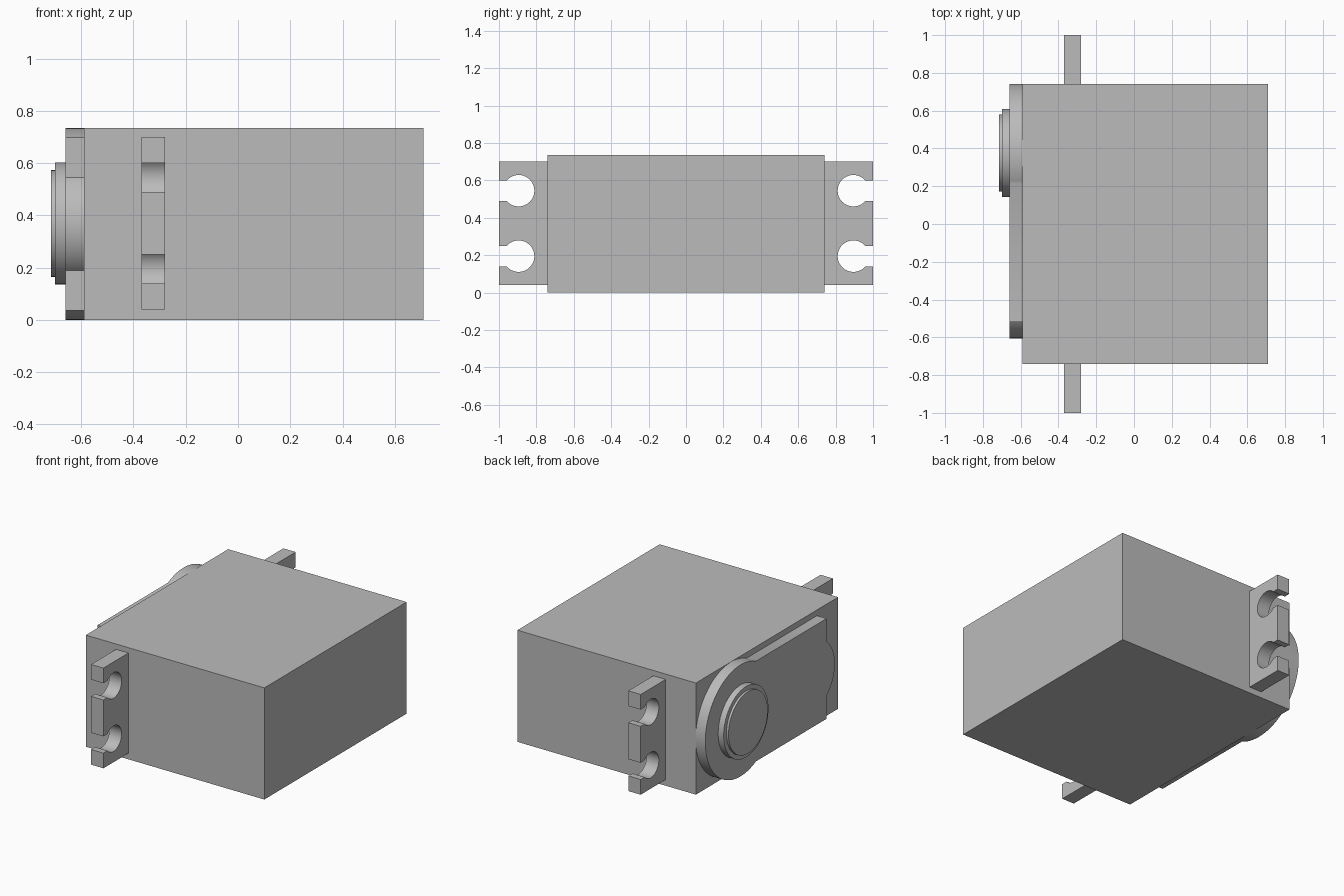
import bpy, bmesh
from math import asin, cos, sin, pi, radians

cube = bpy.data.objects.get("Cube")
if cube:
    bpy.data.objects.remove(cube, do_unlink=True)

grey = bpy.data.materials.new("plain grey")
grey.use_nodes = True
colour = (0.5, 0.5, 0.5, 1)
grey.diffuse_color = colour
grey.node_tree.nodes["Principled BSDF"].inputs["Base Color"].default_value = colour

MID_Z = 0.367      # height of the middle plane
SHAFT_Y = 0.375    # position of the output shaft


def arc(cy, cz, r, start, end, steps=48):
    """Points of an arc in the y-z plane, both ends included."""
    angles = [start + (end - start) * i / steps for i in range(steps + 1)]
    return [(cy + r * cos(a), cz + r * sin(a)) for a in angles]


def extrude_x(name, outline, x0, x1):
    """Solid made by sweeping a y-z outline from x0 to x1."""
    bm = bmesh.new()
    face = bm.faces.new([bm.verts.new((x0, y, z)) for y, z in outline])
    swept = bmesh.ops.extrude_face_region(bm, geom=[face], use_keep_orig=True)
    verts = [g for g in swept["geom"] if isinstance(g, bmesh.types.BMVert)]
    bmesh.ops.translate(bm, verts=verts, vec=(x1 - x0, 0, 0))
    bmesh.ops.recalc_face_normals(bm, faces=bm.faces)
    mesh = bpy.data.meshes.new(name)
    bm.to_mesh(mesh)
    bm.free()
    mesh.materials.append(grey)
    obj = bpy.data.objects.new(name, mesh)
    bpy.context.collection.objects.link(obj)
    bpy.ops.object.select_all(action="DESELECT")
    obj.select_set(True)
    bpy.context.view_layer.objects.active = obj
    bpy.ops.object.shade_smooth_by_angle(angle=radians(30))
    return obj


# Main housing
extrude_x("housing", [(-0.74, 0), (0.74, 0), (0.74, 0.735), (-0.74, 0.735)],
          -0.59, 0.71)

# Raised gear cover: round end around the shaft, straight bar, bulged far end
half, radius = 0.33, MID_Z
meet = pi - asin(half / radius)
bulge_r, bulge_half = 0.229, 0.178
bulge = asin(bulge_half / bulge_r)
cover = arc(SHAFT_Y, MID_Z, radius, -meet, meet, 96)
cover.append((-0.52, MID_Z + half))
cover += arc(-0.52 + bulge_r * cos(bulge), MID_Z, bulge_r, pi - bulge, pi + bulge, 24)
cover.append((-0.52, MID_Z - half))
extrude_x("gear_cover", cover, -0.66, -0.59)

# Stepped shaft boss
for name, r, x0, x1 in (("shaft_collar", 0.233, -0.70, -0.66),
                        ("shaft_cap", 0.204, -0.715, -0.70)):
    extrude_x(name, arc(SHAFT_Y, MID_Z + 0.002, r, 0, 2 * pi, 96)[:-1], x0, x1)

# Mounting ears with keyhole slots open to the outer edge
hole_r, slot_half, hole_y = 0.084, 0.055, 0.895
opening = asin(slot_half / hole_r)
ear = [(0.74, 0.04), (1.0, 0.04)]
for z in (0.195, 0.545):
    ear.append((1.0, z - slot_half))
    ear += arc(hole_y, z, hole_r, -opening, opening - 2 * pi)
    ear.append((1.0, z + slot_half))
ear += [(1.0, 0.70), (0.74, 0.70)]
for name, side in (("back_ear", 1), ("front_ear", -1)):
    extrude_x(name, [(side * y, z) for y, z in ear], -0.37, -0.28)
